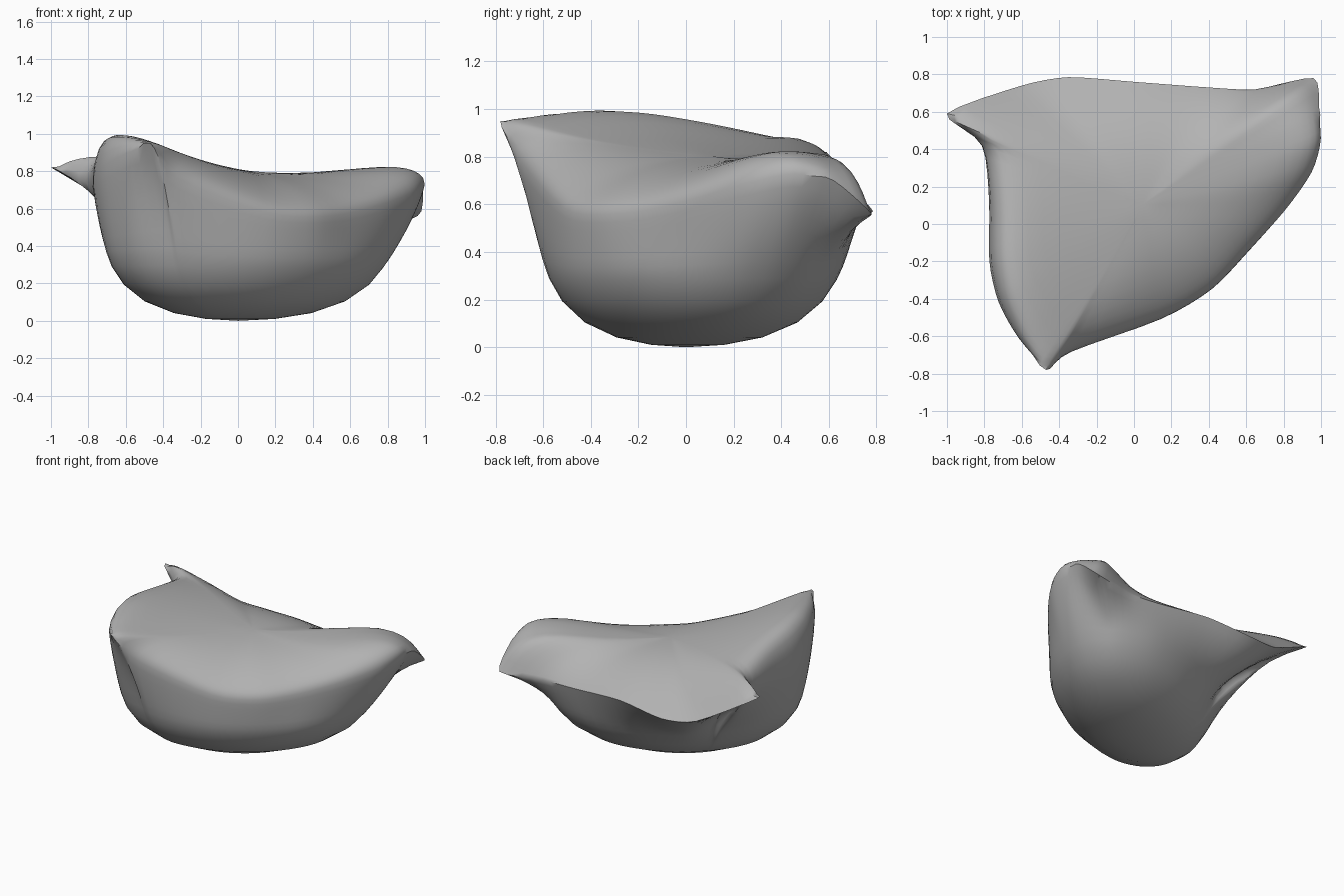
import bpy, bmesh, math
from mathutils import Vector

cube = bpy.data.objects.get("Cube")
if cube:
    bpy.data.objects.remove(cube, do_unlink=True)

# Widest seam of the bag: x, y, z, side bulge (negative = pinched), top rollover (large = tight)
SEAM = [
    (1.01, .46, .74, .4, 4), (.99, .62, .70, 0, 5), (.96, .78, .56, -.8, 6),
    (.65, .72, .56, .1, 4), (.4, .73, .57, .2, 3), (0, .76, .60, .2, 3),
    (-.35, .785, .57, .1, 3), (-.6, .74, .60, 0, 3), (-1, .59, .82, -1, 6),
    (-.82, .43, .74, .2, 10), (-.78, .1, .74, .6, 13), (-.78, -.2, .76, .6, 13),
    (-.73, -.42, .82, .6, 13), (-.62, -.62, .90, .3, 12), (-.47, -.78, .95, -.6, 10),
    (-.35, -.69, .78, .3, 6), (.15, -.51, .58, .6, 3), (.42, -.35, .56, .6, 3),
    (.6, -.16, .58, .6, 3), (.81, .07, .64, .5, 3), (.96, .28, .70, .5, 4),
]
STEPS = 4
BELLY_Z = .3
BELLY = Vector((.05, .03))
CROWN = Vector((.05, .1))


def smooth_loop(keys, steps):
    """Closed curve through the keys, with softened tangents."""
    rows, n = [], len(keys)
    for i in range(n):
        a, b, c, d = (keys[(i + k) % n] for k in (-1, 0, 1, 2))
        for s in range(steps):
            t = s / steps
            row = []
            for p, q, r, w in zip(a, b, c, d):
                m, o = (r - p) * .35, (w - q) * .35
                row.append(q + m * t + (3 * (r - q) - 2 * m - o) * t ** 2
                           + (2 * (q - r) + m + o) * t ** 3)
            rows.append(row)
    return rows


def belly_point(x, y):
    """Point on the slanted oval of the lower body, in the direction of x, y."""
    d = Vector((x, y)) - BELLY
    u = d.x / .74
    v = (d.y - .26 * u) / .56
    return BELLY + d / math.hypot(u, v)


def seat_height(x, y):
    """Saddle-shaped seat, high at the front right corner."""
    return .81 - .18 * x + .15 * x * x + .045 * x ** 3 + .28 * x * y - .1 * y * y


seam = smooth_loop(SEAM, STEPS)
rings = []

# Rounded underside
for z, s in ((.003, .25), (.03, .5), (.095, .75), (.19, .91)):
    rings.append([(*(belly_point(x, y) * s), z) for x, y, *_ in seam])

# Sides, from the belly up to the seam
for i in range(8):
    f = i / 7
    ring = []
    for x, y, z, bulge, _ in seam:
        p = belly_point(x, y).lerp(Vector((x, y)), f + bulge * f * (1 - f))
        ring.append((p.x, p.y, BELLY_Z + (z - BELLY_Z) * f))
    rings.append(ring)
seam_ring = len(rings) - 1

# Seat, from the seam in to the middle: round at the front, thin-edged at the back
for t in (.985, .96, .93, .89, .83, .75, .65, .53, .4, .25, .1):
    ring = []
    for x, y, z, _, roll in seam:
        p = CROWN.lerp(Vector((x, y)), t)
        back = min(1, max(0, (y - .4) / .3))
        rise = (1 - t ** roll) ** (.6 + .4 * back)
        ring.append((p.x, p.y, z + (seat_height(p.x, p.y) - z) * rise))
    rings.append(ring)

# Skin over the rings and close both ends
bm = bmesh.new()
loops = [[bm.verts.new(co) for co in ring] for ring in rings]
n = len(seam)
for low, high in zip(loops, loops[1:]):
    for i in range(n):
        j = (i + 1) % n
        bm.faces.new((low[i], low[j], high[j], high[i]))
base = bm.verts.new((0, 0, 0))
crown = bm.verts.new((*CROWN, seat_height(*CROWN)))
for i in range(n):
    j = (i + 1) % n
    bm.faces.new((base, loops[0][j], loops[0][i]))
    bm.faces.new((crown, loops[-1][i], loops[-1][j]))
bmesh.ops.recalc_face_normals(bm, faces=bm.faces)
bm.verts.index_update()
pinned = {v.index for v, key in zip(loops[seam_ring], seam) if key[3] < -.3 or key[1] > .55}
pinned.add(base.index)

mesh = bpy.data.meshes.new("bean_bag")
bm.to_mesh(mesh)
bm.free()
bag = bpy.data.objects.new("bean_bag", mesh)
bpy.context.collection.objects.link(bag)

# Relax the fabric everywhere but the pinched corners and back seam
soft = bag.vertex_groups.new(name="soft_fabric")
soft.add([v.index for v in mesh.vertices if v.index not in pinned], 1, 'REPLACE')
relax = bag.modifiers.new("relax", 'SMOOTH')
relax.factor = .5
relax.iterations = 5
relax.vertex_group = soft.name

# Plain grey fabric
grey = bpy.data.materials.new("grey_fabric")
grey.use_nodes = True
colour = (.45, .45, .45, 1)
grey.diffuse_color = colour
grey.node_tree.nodes["Principled BSDF"].inputs["Base Color"].default_value = colour
mesh.materials.append(grey)

bpy.context.view_layer.objects.active = bag
bag.select_set(True)
bpy.ops.object.shade_smooth_by_angle(angle=math.radians(50))
